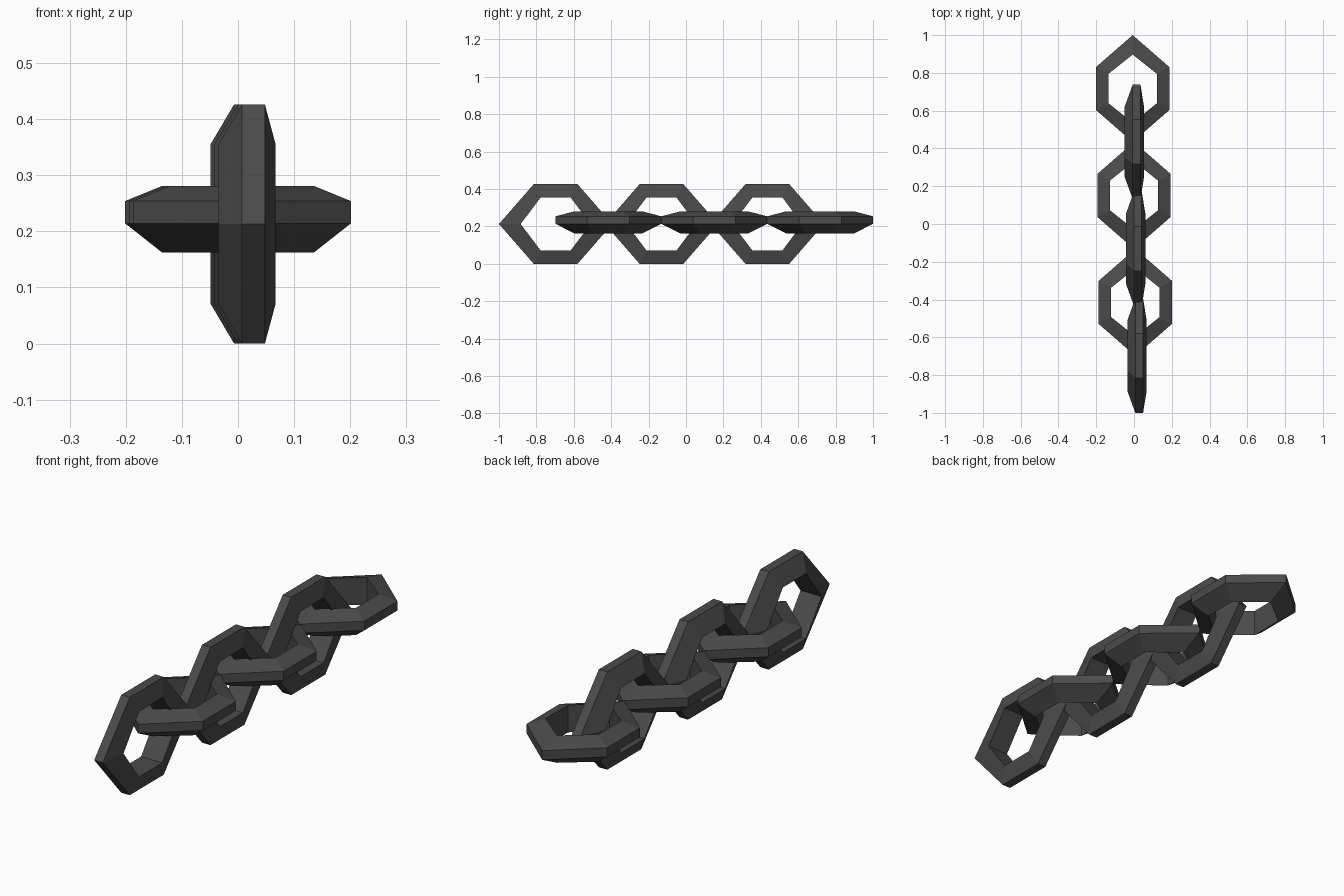
import bpy
from mathutils import Vector

if "Cube" in bpy.data.objects:
    bpy.data.objects.remove(bpy.data.objects["Cube"])

# dark iron colour
iron = bpy.data.materials.new("dark_iron")
iron.diffuse_color = (0.07, 0.07, 0.07, 1)
iron.use_nodes = True
iron.node_tree.nodes["Principled BSDF"].inputs["Base Color"].default_value = iron.diffuse_color


def hexagon(tip, corner, half):
    """Six-sided outline stretched along y: (y, side) pairs."""
    return [(-tip, 0), (-corner, half), (corner, half),
            (tip, 0), (corner, -half), (-corner, -half)]


def make_link(name, centre, outer, inner, out_span, in_span, upright):
    """Hexagonal ring, trapezoid section: narrow outer rim, wide inner wall."""
    section = [(hexagon(*outer), out_span[0]), (hexagon(*outer), out_span[1]),
               (hexagon(*inner), in_span[1]), (hexagon(*inner), in_span[0])]
    verts, faces = [], []
    for i in range(6):
        for outline, depth in section:
            y, side = outline[i]
            p = Vector((depth, y, side)) if upright else Vector((side, y, depth))
            verts.append(p + Vector(centre))
    for i in range(6):
        a, b = 4 * i, 4 * ((i + 1) % 6)
        for j in range(4):
            k = (j + 1) % 4
            f = (a + j, b + j, b + k, a + k)
            faces.append(f if not upright else f[::-1])
    mesh = bpy.data.meshes.new(name)
    mesh.from_pydata(verts, [], faces)
    mesh.materials.append(iron)
    import bmesh
    bm = bmesh.new()
    bm.from_mesh(mesh)
    bmesh.ops.recalc_face_normals(bm, faces=bm.faces)
    bm.to_mesh(mesh)
    bm.free()
    obj = bpy.data.objects.new(name, mesh)
    bpy.context.collection.objects.link(obj)


# three pairs of interlocked links along y, drifting slightly in x
for n in range(3):
    drift = 0.007 - 0.007 * n
    # upright link
    make_link(f"upright_link_{n + 1}", (drift, -0.697 + 0.566 * n, 0.213),
              (0.303, 0.117, 0.213), (0.187, 0.08, 0.142),
              (0.0, 0.041), (-0.042, 0.06), True)
    # flat link
    make_link(f"flat_link_{n + 1}", (drift, -0.415 + 0.566 * n, 0),
              (0.283, 0.114, 0.194), (0.18, 0.078, 0.128),
              (0.214, 0.254), (0.162, 0.281), False)
